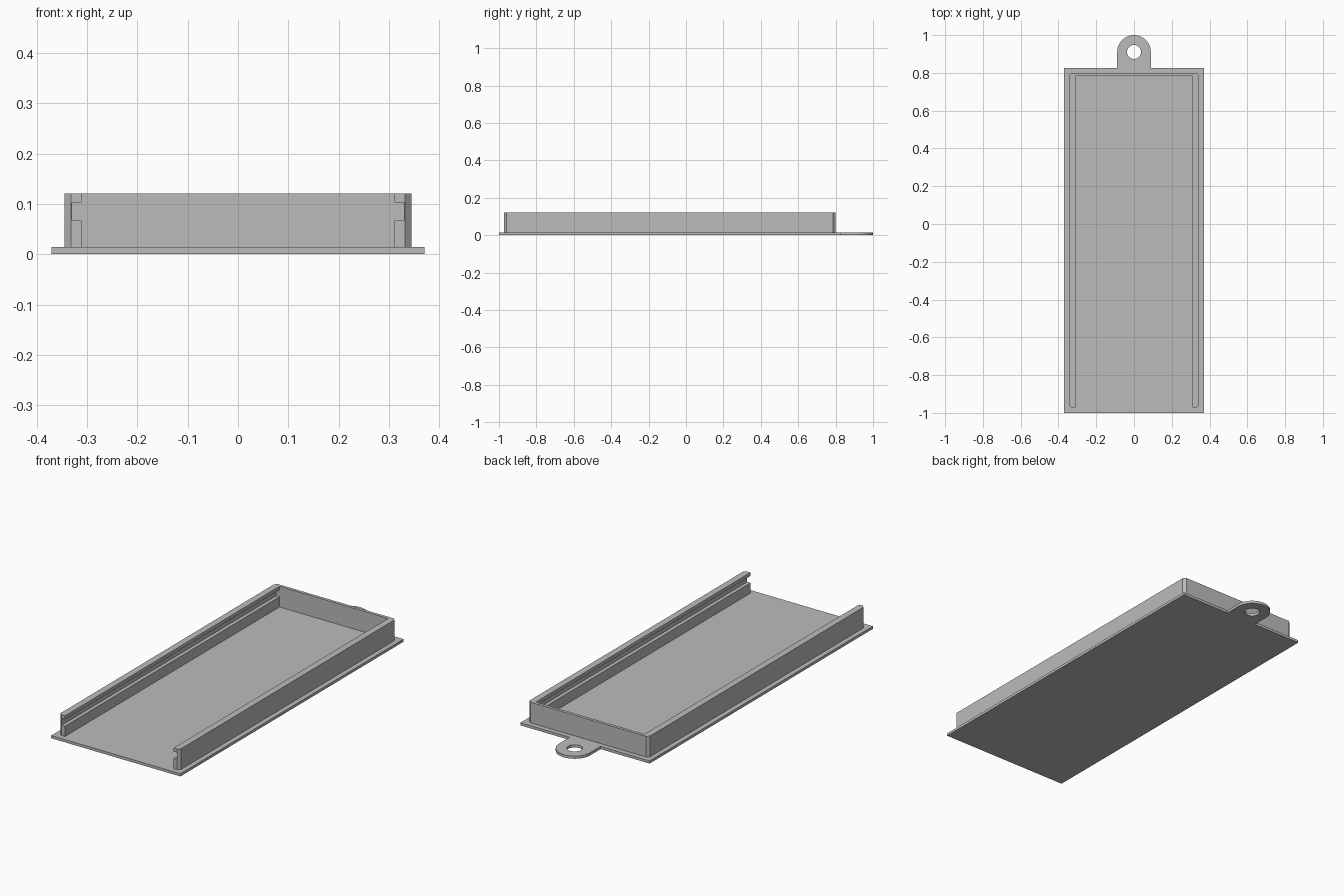
import bpy, bmesh
from math import cos, sin, pi

cube = bpy.data.objects.get("Cube")
if cube:
    bpy.data.objects.remove(cube, do_unlink=True)

grey = bpy.data.materials.new("plain grey")
grey.use_nodes = True
colour = (0.5, 0.5, 0.5, 1)
grey.diffuse_color = colour
grey.node_tree.nodes["Principled BSDF"].inputs["Base Color"].default_value = colour

PLATE_TOP, WALL_TOP = 0.014, 0.121
GROOVE_LOW, GROOVE_HIGH = 0.067, 0.103
PLATE_X, PLATE_BACK = 0.37, 0.826
WALL_X, GROOVE_X, RAIL_X = 0.345, 0.33, 0.311
WALL_FRONT, WALL_BACK, BACK_INNER = -0.972, 0.8, 0.784
CHAMFER = 0.013
TAB_Y, TAB_R, HOLE_R = 0.911, 0.089, 0.037


def arc(radius, start, end, steps):
    return [(radius * cos(start + (end - start) * i / steps),
             TAB_Y + radius * sin(start + (end - start) * i / steps))
            for i in range(steps + 1)]


def prism(name, loops, low, high):
    """Extrude an outline (with optional hole loops) from low to high."""
    bm = bmesh.new()
    edges = []
    for loop in loops:
        verts = [bm.verts.new((x, y, low)) for x, y in loop]
        edges += [bm.edges.new((a, b)) for a, b in zip(verts, verts[1:] + verts[:1])]
    if len(loops) == 1:
        bm.faces.new(verts)
    else:
        bmesh.ops.triangle_fill(bm, edges=edges, use_beauty=True)
    grown = bmesh.ops.extrude_face_region(bm, geom=bm.faces[:])["geom"]
    bmesh.ops.translate(bm, vec=(0, 0, high - low),
                        verts=[v for v in grown if isinstance(v, bmesh.types.BMVert)])
    bmesh.ops.recalc_face_normals(bm, faces=bm.faces[:])
    mesh = bpy.data.meshes.new(name)
    bm.to_mesh(mesh)
    bm.free()
    mesh.materials.append(grey)
    obj = bpy.data.objects.new(name, mesh)
    bpy.context.collection.objects.link(obj)
    return obj


def smooth(obj):
    bpy.ops.object.select_all(action="DESELECT")
    obj.select_set(True)
    bpy.context.view_layer.objects.active = obj
    bpy.ops.object.shade_smooth_by_angle(angle=pi / 6)


# Base plate with a rounded hanging tab and its hole
outline = [(-PLATE_X, PLATE_BACK), (-PLATE_X, -1), (PLATE_X, -1), (PLATE_X, PLATE_BACK),
           (TAB_R, PLATE_BACK)] + arc(TAB_R, 0, pi, 24) + [(-TAB_R, PLATE_BACK)]
hole = arc(HOLE_R, 0, 2 * pi, 32)[:-1]
smooth(prism("base_plate", [outline, hole], 0, PLATE_TOP))

# Three-sided wall, open at the front, outer corners chamfered
half = [(RAIL_X, BACK_INNER), (RAIL_X, WALL_FRONT), (WALL_X - CHAMFER, WALL_FRONT),
        (WALL_X, WALL_FRONT + CHAMFER), (WALL_X, WALL_BACK - CHAMFER),
        (WALL_X - CHAMFER, WALL_BACK)]
wall = prism("side_and_back_wall", [half + [(-x, y) for x, y in reversed(half)]],
             PLATE_TOP, WALL_TOP)

# Sliding-lid groove cut along the inside of both side walls
groove = [(-GROOVE_X, -1.1), (GROOVE_X, -1.1),
          (GROOVE_X, BACK_INNER), (-GROOVE_X, BACK_INNER)]
cutter = prism("groove_cutter", [groove], GROOVE_LOW, GROOVE_HIGH)
cutter.hide_render = True
cut = wall.modifiers.new("groove", "BOOLEAN")
cut.operation, cut.solver, cut.object = "DIFFERENCE", "EXACT", cutter
bpy.ops.object.select_all(action="DESELECT")
wall.select_set(True)
bpy.context.view_layer.objects.active = wall
bpy.ops.object.modifier_apply(modifier=cut.name)
bpy.data.objects.remove(cutter, do_unlink=True)
